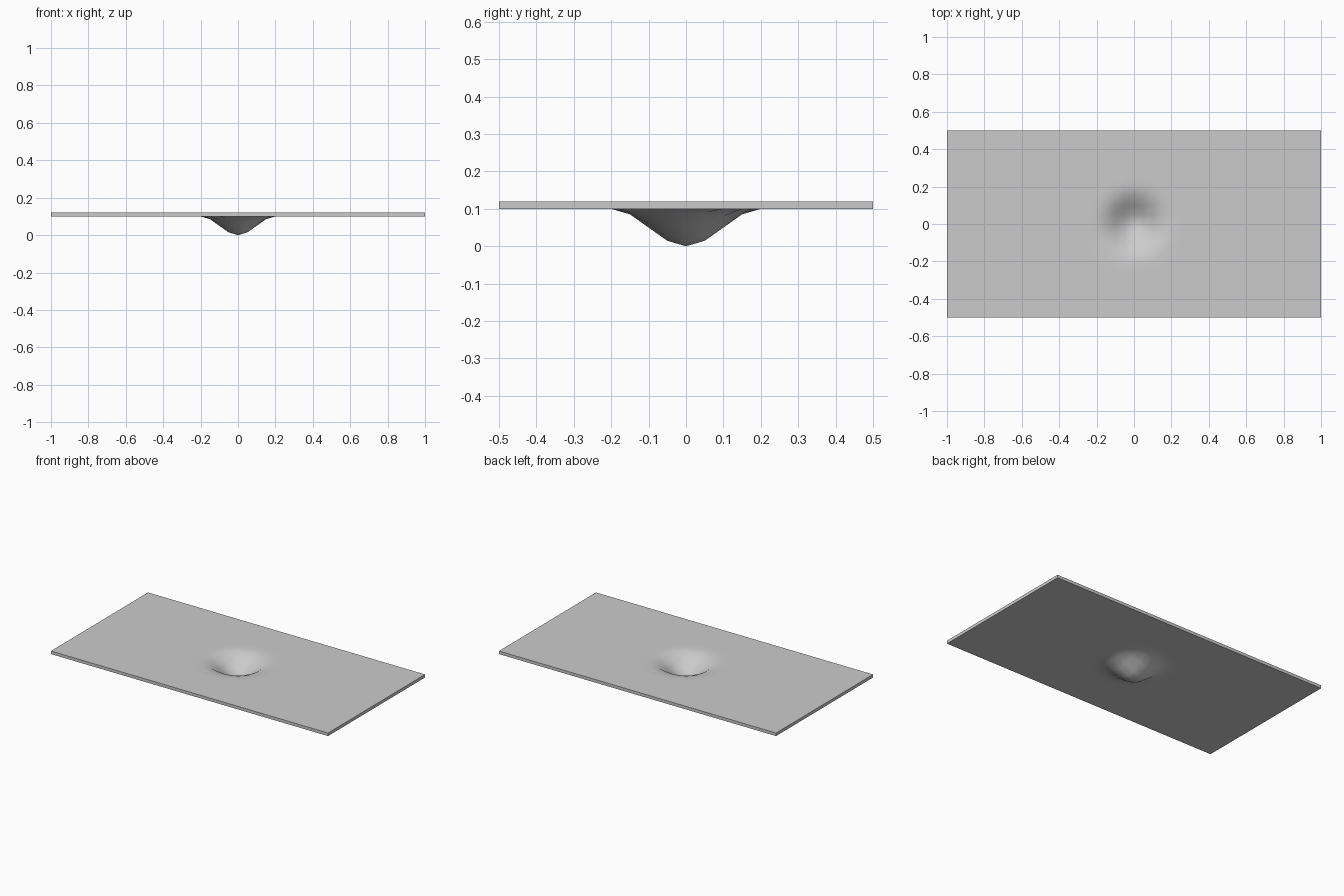
import bpy, bmesh, math
from mathutils import Matrix

if "Cube" in bpy.data.objects:
    bpy.data.objects.remove(bpy.data.objects["Cube"])

LENGTH, WIDTH, THICK = 2.0, 1.0, 0.02
DIP_RADIUS, DIP_DEPTH = 0.2, 0.1
STEP = 0.05


def dip(x, y):
    """Smooth bell-shaped drop around the centre."""
    d = min(math.hypot(x, y) / DIP_RADIUS, 1.0)
    return DIP_DEPTH * 0.5 * (1 + math.cos(math.pi * d))


# Underside: regular grid with a dip pressed into the middle
bm = bmesh.new()
bmesh.ops.create_grid(bm, x_segments=round(LENGTH / STEP),
                      y_segments=round(WIDTH / STEP), size=0.5,
                      matrix=Matrix.Diagonal((LENGTH, WIDTH, 1, 1)))
for v in bm.verts:
    v.co.z = DIP_DEPTH - dip(v.co.x, v.co.y)

# Thickness: lift a copy straight up for the top, with side walls
ext = bmesh.ops.extrude_face_region(bm, geom=bm.faces[:], use_keep_orig=True)
top = [g for g in ext["geom"] if isinstance(g, bmesh.types.BMVert)]
bmesh.ops.translate(bm, verts=top, vec=(0, 0, THICK))
bmesh.ops.recalc_face_normals(bm, faces=bm.faces[:])

mesh = bpy.data.meshes.new("dented_sheet")
bm.to_mesh(mesh)
bm.free()
sheet = bpy.data.objects.new("dented_sheet", mesh)
bpy.context.collection.objects.link(sheet)

# Smooth dip, crisp rim
bpy.context.view_layer.objects.active = sheet
sheet.select_set(True)
bpy.ops.object.shade_smooth_by_angle(angle=math.radians(40))
